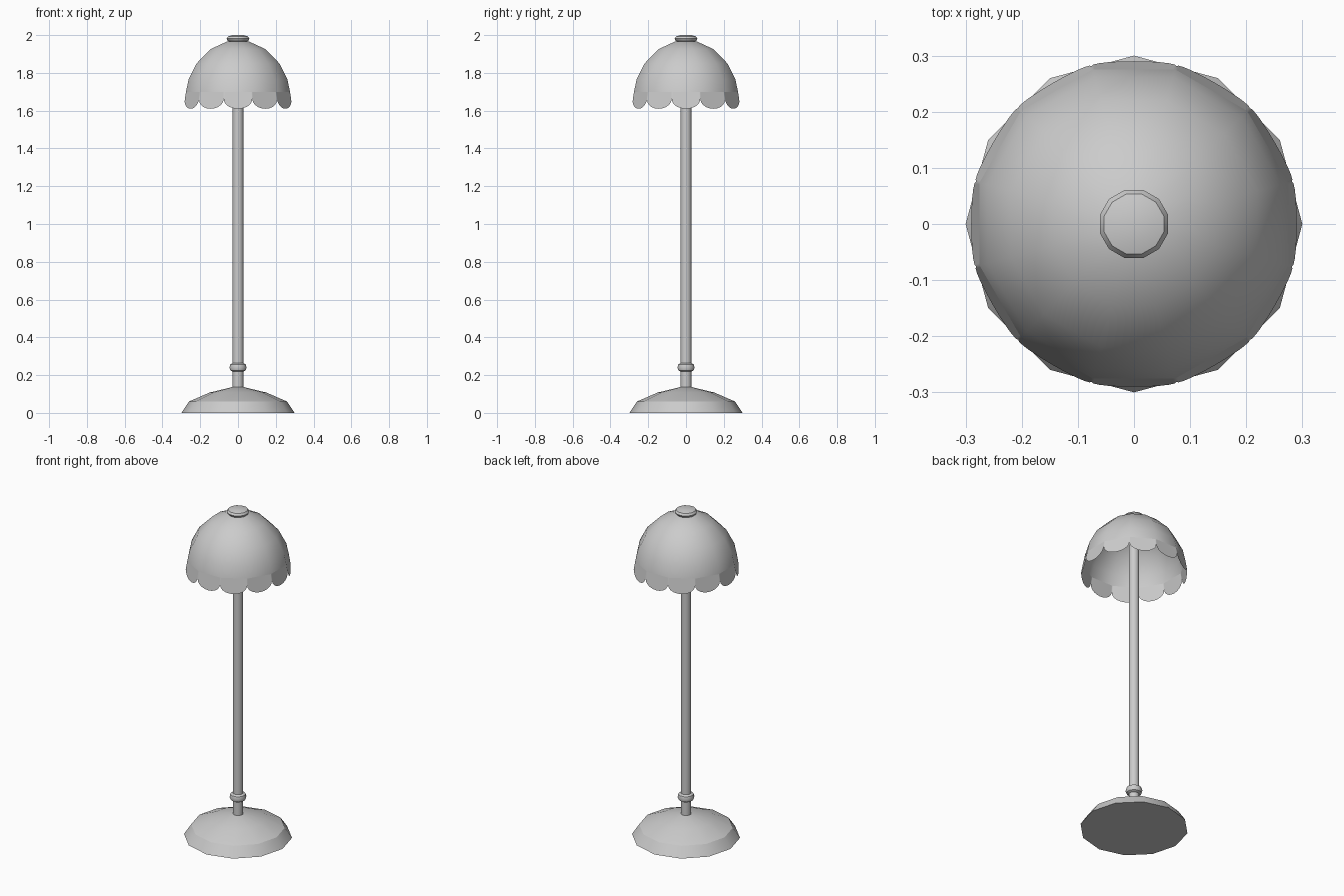
import bpy, bmesh
from math import pi, sin, cos, sqrt, radians

if "Cube" in bpy.data.objects:
    bpy.data.objects.remove(bpy.data.objects["Cube"])

SIDES = 12
HALF = pi / SIDES


def finish(name, bm, angle):
    bmesh.ops.remove_doubles(bm, verts=bm.verts, dist=0.0002)
    bm.normal_update()
    mesh = bpy.data.meshes.new(name)
    bm.to_mesh(mesh)
    bm.free()
    ob = bpy.data.objects.new(name, mesh)
    bpy.context.collection.objects.link(ob)
    bpy.ops.object.select_all(action='DESELECT')
    ob.select_set(True)
    bpy.context.view_layer.objects.active = ob
    bpy.ops.object.shade_smooth_by_angle(angle=radians(angle))
    return ob


def revolve(bm, profile, offset):
    """Sweep (radius, z) points, listed bottom to top, around z."""
    rings = [[bm.verts.new((r * cos(offset + 2 * i * HALF), r * sin(offset + 2 * i * HALF), z))
              for i in range(SIDES)] for r, z in profile]
    for a, b in zip(rings, rings[1:]):
        for i in range(SIDES):
            j = (i + 1) % SIDES
            bm.faces.new((a[i], a[j], b[j], b[i]))
    return rings


def lathe(name, profile, offset=HALF, angle=40):
    bm = bmesh.new()
    rings = revolve(bm, profile, offset)
    bm.faces.new(rings[0][::-1])
    bm.faces.new(rings[-1])
    return finish(name, bm, angle)


# Foot, stem, collar and finial
lathe("base", [(0.30, 0), (0.26, 0.06), (0.15, 0.108), (0.028, 0.137)], 0, 30)
lathe("pole", [(0.029, 0.12), (0.029, 1.97)])
lathe("collar", [(0.03, 0.218), (0.042, 0.225), (0.047, 0.241), (0.042, 0.257), (0.03, 0.264)])
lathe("finial", [(0.035, 1.963), (0.055, 1.968), (0.063, 1.981), (0.055, 1.993), (0.03, 2.0)])

# Dome of the shade, a single open sheet
bm = bmesh.new()
R, Z = 0.285, 1.70
revolve(bm, [(R, Z), (0.271, 1.765), (0.227, 1.85), (0.15, 1.926), (0.06, 1.966), (0.001, 1.972)], HALF)

# Scalloped skirt: one flat rounded lobe hanging from each side of the dome
STEPS = 10
for k in range(SIDES):
    a = 2 * k * HALF
    upper, lower = [], []
    for s in range(STEPS + 1):
        t = sin(pi * (s / STEPS - 0.5))
        z_low = 1.662 - 0.052 * sqrt(max(0, 1 - t * t))
        for row, z in ((upper, Z), (lower, z_low)):
            r = R + (Z - z) * 0.17
            x, y = r * cos(HALF), r * sin(HALF) * t
            row.append(bm.verts.new((x * cos(a) - y * sin(a), x * sin(a) + y * cos(a), z)))
    for s in range(STEPS):
        bm.faces.new((lower[s], lower[s + 1], upper[s + 1], upper[s]))
finish("shade", bm, 40)
